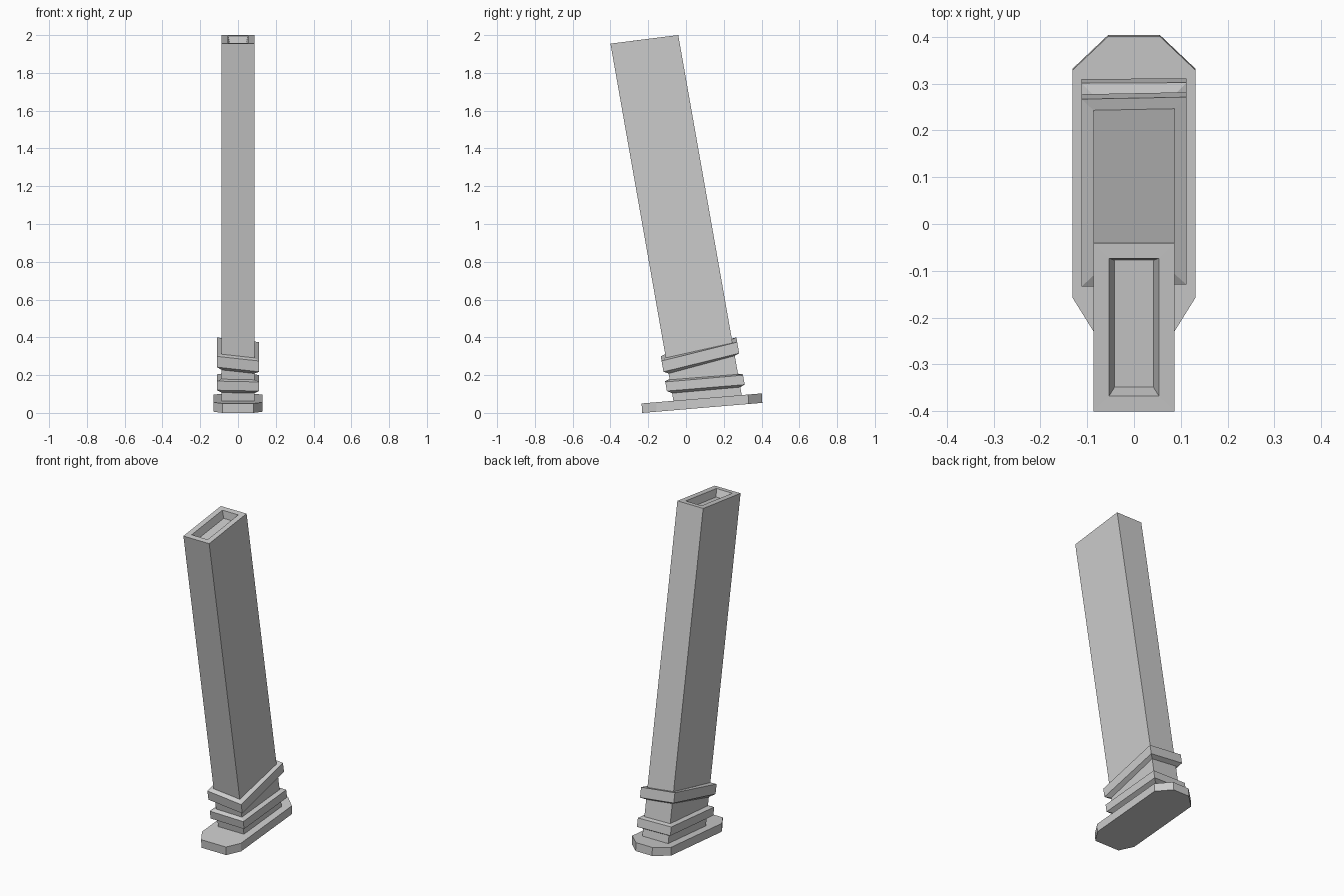
import bpy, bmesh

if "Cube" in bpy.data.objects:
    bpy.data.objects.remove(bpy.data.objects["Cube"])

LEAN = 0.1763      # backward drift of the shaft per unit of descent
HALF_W = 0.0865


def finish(name, bm):
    bmesh.ops.recalc_face_normals(bm, faces=bm.faces)
    me = bpy.data.meshes.new(name)
    bm.to_mesh(me)
    bm.free()
    ob = bpy.data.objects.new(name, me)
    bpy.context.collection.objects.link(ob)
    return ob


def loft(name, rings):
    bm = bmesh.new()
    loops = [[bm.verts.new(p) for p in r] for r in rings]
    n = len(loops[0])
    for a, b in zip(loops, loops[1:]):
        for i in range(n):
            j = (i + 1) % n
            bm.faces.new((a[i], a[j], b[j], b[i]))
    bm.faces.new(loops[0][::-1])
    bm.faces.new(loops[-1])
    return finish(name, bm)


def section(z_front, z_back, offset=0.0, tilt=0.0):
    """Tilted rectangular slice through the leaning shaft."""
    w = HALF_W + offset
    pts = []
    for sx, back in ((-1, 0), (1, 0), (1, 1), (-1, 1)):
        x = sx * w
        z = (z_back if back else z_front) - tilt * x
        if back:
            y = -0.041 + LEAN * (2.0 - z) + offset
        else:
            y = -0.40 + LEAN * (1.955 - z) - offset
        pts.append((x, y, z))
    return pts


# Shaft with two collars and a shallow recess in the top
R = 0.0255
shaft_sections = [
    (0.045, 0.075),
    # lower collar
    (0.106, 0.138, 0, 0.02), (0.118, 0.152, R, 0.02),
    (0.166, 0.202, R, 0.02), (0.177, 0.206, 0, 0.02),
    # upper collar
    (0.218, 0.312, 0, 0.11), (0.230, 0.328, R, 0.11),
    (0.287, 0.387, R, 0.11), (0.301, 0.380, 0, 0.11),
    # top rim and recess
    (1.955, 2.0), (1.959, 1.996, -0.033), (1.918, 1.951, -0.045),
]
loft("magazine_shaft", [section(*s) for s in shaft_sections])

# Base plate: tilted slab with clipped corners
half = [(0.083, -0.232), (0.131, -0.155), (0.131, 0.332), (0.055, 0.404)]
outline = half + [(-x, y) for x, y in reversed(half)]
plate_z = lambda y: (y + 0.232) * 0.0835
loft("base_plate", [
    [(x, y, plate_z(y)) for x, y in outline],
    [(x, y - 0.003, plate_z(y) + 0.05) for x, y in outline],
])
